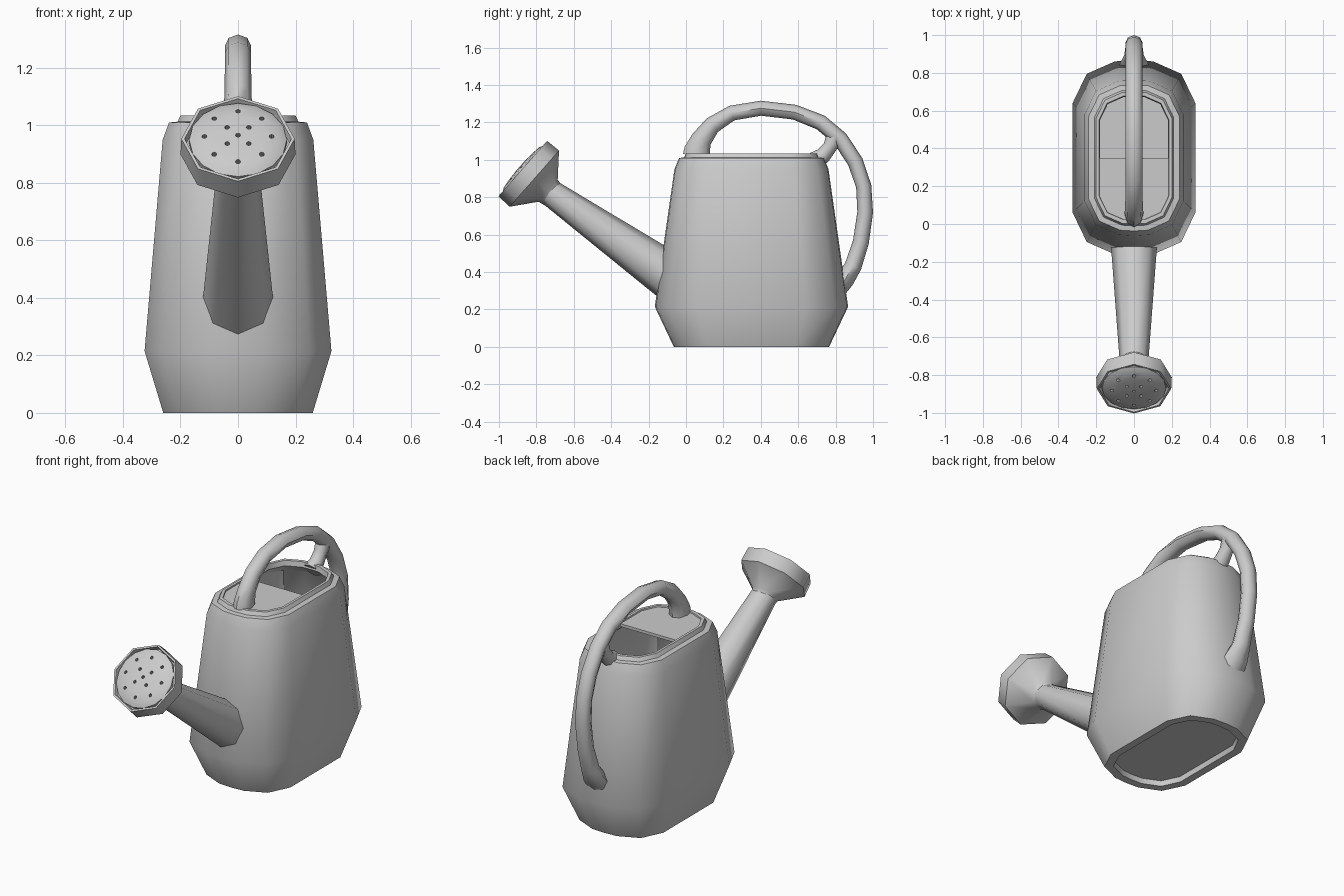
import bpy, bmesh, math
from mathutils import Vector, Matrix

if "Cube" in bpy.data.objects:
    bpy.data.objects.remove(bpy.data.objects["Cube"])


def finish(name, bm, angle):
    bmesh.ops.recalc_face_normals(bm, faces=bm.faces)
    me = bpy.data.meshes.new(name)
    bm.to_mesh(me)
    bm.free()
    ob = bpy.data.objects.new(name, me)
    bpy.context.collection.objects.link(ob)
    bpy.ops.object.select_all(action='DESELECT')
    ob.select_set(True)
    bpy.context.view_layer.objects.active = ob
    if angle:
        bpy.ops.object.shade_smooth_by_angle(angle=math.radians(angle))
    return ob


def loft(name, rings, angle):
    """Skin a list of equal-length point rings and cap both ends."""
    bm = bmesh.new()
    rows = [[bm.verts.new(p) for p in ring] for ring in rings]
    n = len(rows[0])
    for a, b in zip(rows, rows[1:]):
        for i in range(n):
            j = (i + 1) % n
            bm.faces.new((a[i], a[j], b[j], b[i]))
    bm.faces.new(rows[0])
    bm.faces.new(rows[-1])
    return finish(name, bm, angle)


def tube(name, pts, sides=8, angle=50, axis=None):
    """Sweep an ellipse through (y, z, radius in plane, radius in x) points."""
    rings = []
    for k, (y, z, r, rx) in enumerate(pts):
        p, q = pts[max(k - 1, 0)], pts[min(k + 1, len(pts) - 1)]
        t = axis or Vector((0, q[0] - p[0], q[1] - p[1])).normalized()
        rings.append([(rx * math.sin(a), y - t.z * r * math.cos(a), z + t.y * r * math.cos(a))
                      for a in (2 * math.pi * i / sides for i in range(sides))])
    return loft(name, rings, angle)


CY = 0.35  # body centre in y


def section(w, l, z):
    """Elongated outline with faceted round ends."""
    k = w / 0.325
    q = [(w, l - 0.227 * k), (0.77 * w, l - 0.072 * k), (0.31 * w, l - 0.006 * k)]
    half = q + [(0, l)] + [(-x, y) for x, y in reversed(q)]
    return [(x, CY + y, z) for x, y in half] + [(-x, CY - y, z) for x, y in half]


# Hollow body with recessed base and stepped rim
profile = [(.21, .365, .03), (.215, .37, 0), (.26, .415, 0), (.325, .517, .215),
           (.262, .412, .95), (.24, .387, 1.01), (.21, .36, 1.013), (.2, .35, 1.035),
           (.185, .33, 1.035), (.18, .325, 1.005), (.235, .385, .95),
           (.3, .49, .22), (.24, .395, .05)]
loft("body", [section(*p) for p in profile], 40)

# Plate covering the front half of the opening
front = [(x, y) for x, y, z in section(.188, .333, 0) if y < CY]
front = [(-.188, CY)] + front + [(.188, CY)]
loft("top_plate", [[(x, y, z) for x, y in front] for z in (1.01, 1.027)], 30)

# Tapered spout
tube("spout", [(-.033, .340, .13, .13), (-.116, .398, .124, .122), (-.74, .835, .07, .075)])

# Sprinkler head shell and domed face
origin = Vector((0, -.73, .828))
axis = Vector((0, -.75, .66)).normalized()


def along(profile):
    return [((origin + axis * s).y, (origin + axis * s).z, r, r) for s, r in profile]


tube("rose_shell", along([(-.03, .07), (.01, .078), (.108, .2), (.19, .197),
                          (.19, .186), (.165, .18)]), 8, 46, axis)
dome = tube("rose_face", along([(.15, .17), (.184, .17), (.199, .145), (.206, .09),
                                (.209, .03)]), 16, 40, axis)

# Spray holes cut into the face
spots = [(0, 0)]
spots += [(.053 * math.cos(a), .053 * math.sin(a))
          for a in (math.pi / 4 + math.pi / 2 * i for i in range(4))]
spots += [(.117 * math.cos(a), .117 * math.sin(a)) for a in (math.pi / 4 * i for i in range(8))]
frame = Matrix.Translation(origin) @ axis.to_track_quat('Z', 'Y').to_matrix().to_4x4()
bm = bmesh.new()
for x, y in spots:
    bmesh.ops.create_cone(bm, cap_ends=True, segments=8, radius1=.009, radius2=.009, depth=.06,
                          matrix=frame @ Matrix.Translation((x, y, .21)))
cutter = finish("hole_cutter", bm, 0)
cutter.hide_render = True
mod = dome.modifiers.new("holes", 'BOOLEAN')
mod.operation = 'DIFFERENCE'
mod.object = cutter
bpy.context.view_layer.objects.active = dome
bpy.ops.object.modifier_apply(modifier=mod.name)
bpy.data.objects.remove(cutter)

# Arched handle, flared at both feet
tube("handle", [(.055, 1.02, .072, .05), (.06, 1.05, .07, .05), (.083, 1.11, .056, .047),
                (.14, 1.185, .047, .046), (.245, 1.25, .041, .046), (.4, 1.276, .04, .046),
                (.58, 1.255, .04, .046), (.72, 1.2, .042, .046), (.825, 1.112, .042, .046),
                (.905, .99, .042, .046), (.95, .86, .041, .046), (.958, .72, .042, .046),
                (.935, .56, .043, .046), (.893, .43, .046, .052), (.85, .36, .05, .075),
                (.81, .31, .05, .08)])

# Short strut from handle to rim
tube("handle_strut", [(.8, 1.13, .05, .042), (.77, 1.07, .038, .038),
                      (.735, 1.025, .042, .042), (.69, .995, .05, .048)])
